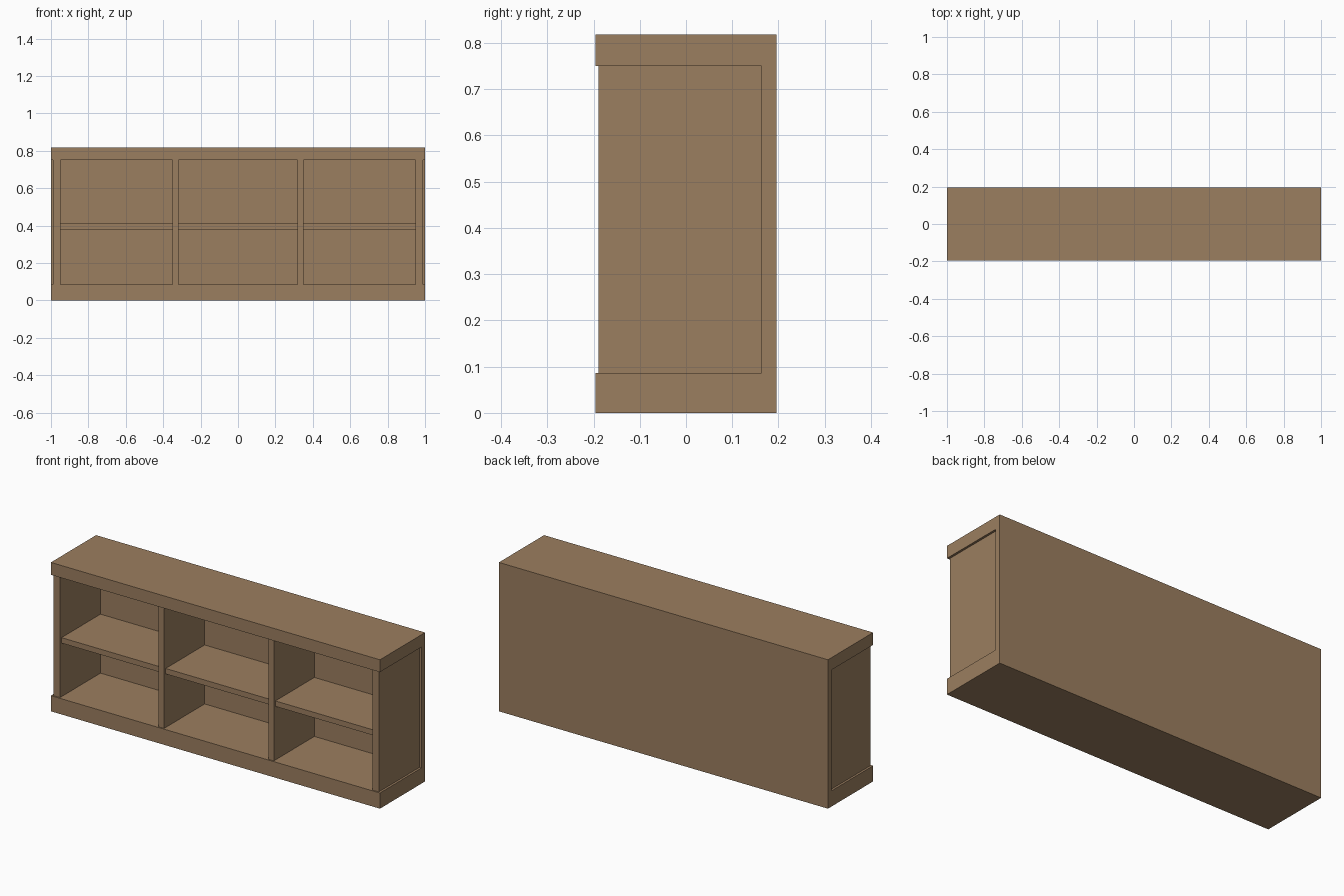
import bpy

if "Cube" in bpy.data.objects:
    bpy.data.objects.remove(bpy.data.objects["Cube"])

wood = bpy.data.materials.new("wood")
wood.diffuse_color = (0.33, 0.21, 0.115, 1)
wood.use_nodes = True
wood.node_tree.nodes["Principled BSDF"].inputs["Base Color"].default_value = wood.diffuse_color


def box(name, x, y, z):
    """Box spanning the given (min, max) ranges."""
    spans = (x, y, z)
    bpy.ops.mesh.primitive_cube_add(size=1, location=[(a + b) / 2 for a, b in spans])
    ob = bpy.context.object
    ob.name = name
    ob.scale = [b - a for a, b in spans]
    bpy.ops.object.transform_apply(location=False, rotation=False, scale=True)
    ob.data.materials.append(wood)
    return ob


FRONT, BACK = -0.196, 0.196
BASE, UNDER, TOP = 0.086, 0.75, 0.818
PANEL_FRONT, BACK_FACE = -0.189, 0.163

# Plinth, top slab and full-height back board
box("plinth", (-1, 1), (FRONT, BACK_FACE), (0, BASE))
box("top_slab", (-1, 1), (FRONT, BACK_FACE), (UNDER, TOP))
box("back_board", (-1, 1), (BACK_FACE, BACK), (0, TOP))

# Slightly inset side panels and the two inner dividers
for side, s in (("left", -1), ("right", 1)):
    for part, inner, outer in (("side_panel", 0.95, 0.988), ("divider", 0.317, 0.35)):
        box(f"{side}_{part}", sorted((s * inner, s * outer)),
            (PANEL_FRONT, BACK_FACE), (BASE, UNDER))

# One shelf per bay, set back a little from the front
for name, x in (("left", (-0.95, -0.35)), ("middle", (-0.317, 0.317)), ("right", (0.35, 0.95))):
    box(f"{name}_shelf", x, (-0.175, BACK_FACE), (0.38, 0.41))
